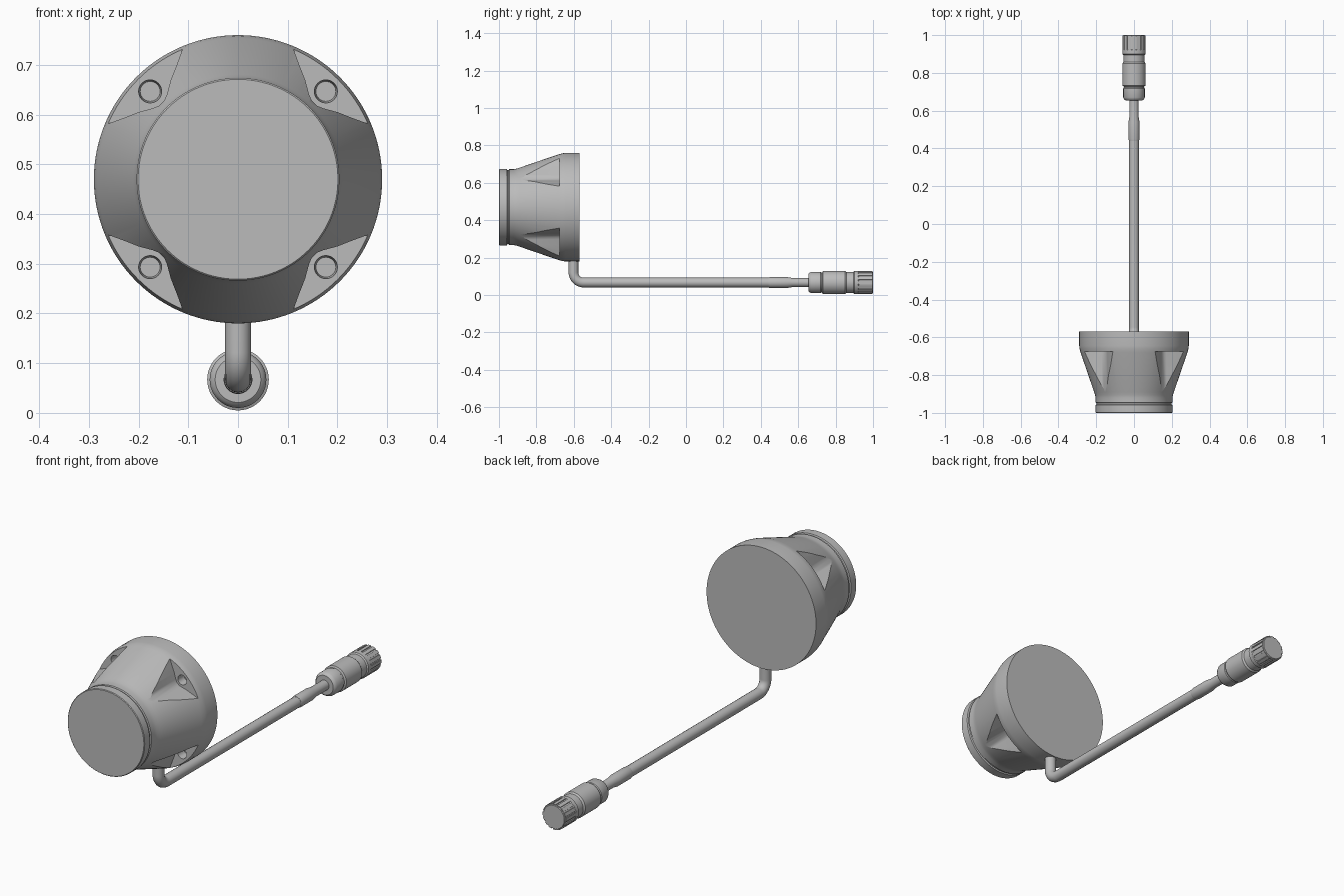
import bpy, bmesh
from math import sin, cos, pi, radians
from mathutils import Matrix, Vector

cube = bpy.data.objects.get("Cube")
if cube:
    bpy.data.objects.remove(cube, do_unlink=True)

HEAD_Z, CABLE_Z = 0.47, 0.067

grey = bpy.data.materials.new("mid_grey")
grey.use_nodes = True
grey.diffuse_color = (0.5, 0.5, 0.5, 1)
grey.node_tree.nodes["Principled BSDF"].inputs["Base Color"].default_value = (0.5, 0.5, 0.5, 1)


def make(name, bm, helper=False):
    bmesh.ops.recalc_face_normals(bm, faces=bm.faces)
    me = bpy.data.meshes.new(name)
    bm.to_mesh(me)
    bm.free()
    ob = bpy.data.objects.new(name, me)
    bpy.context.collection.objects.link(ob)
    me.materials.append(grey)
    if helper:
        ob.hide_render = True
        ob.hide_viewport = True
    return ob


def smooth(ob, angle=30):
    bpy.ops.object.select_all(action='DESELECT')
    ob.select_set(True)
    bpy.context.view_layer.objects.active = ob
    bpy.ops.object.shade_smooth_by_angle(angle=radians(angle))


def lathe(name, profile, z, n=64):
    """Closed solid turned about a front-to-back axis; profile is (y, radius)."""
    bm = bmesh.new()
    rings = [[bm.verts.new((r * sin(2 * pi * i / n), y, z + r * cos(2 * pi * i / n)))
              for i in range(n)] for y, r in profile]
    for a, b in zip(rings, rings[1:]):
        for i in range(n):
            j = (i + 1) % n
            bm.faces.new((a[i], a[j], b[j], b[i]))
    bm.faces.new(rings[0])
    bm.faces.new(rings[-1])
    return make(name, bm)


# Flared head with front cap and narrow groove
head = lathe("flared_head", [
    (-1.0, 0.201), (-0.997, 0.204), (-0.958, 0.204), (-0.955, 0.198), (-0.948, 0.198),
    (-0.945, 0.203), (-0.92, 0.203), (-0.905, 0.206), (-0.89, 0.211), (-0.68, 0.283),
    (-0.66, 0.288), (-0.645, 0.29), (-0.57, 0.29)], HEAD_Z, 128)

# Pocket outline in (radial, sideways) coordinates, mirrored across the radius
half = [(0.217, 0.008), (0.222, 0.02), (0.237, 0.046), (0.25, 0.076),
        (0.264, 0.106), (0.32, 0.17)]
outline = half + [(u, -v) for u, v in reversed(half)]

# Four pockets and four screw holes cut into the head
pockets, holes = bmesh.new(), bmesh.new()
for k in range(4):
    a = pi / 4 + k * pi / 2
    out = Vector((cos(a), 0, sin(a)))
    side = Vector((-sin(a), 0, cos(a)))
    mid = Vector((0, 0, HEAD_Z))
    face = pockets.faces.new([pockets.verts.new(mid + out * u + side * v + Vector((0, -0.93, 0)))
                              for u, v in outline])
    ext = bmesh.ops.extrude_face_region(pockets, geom=[face])
    bmesh.ops.translate(pockets, vec=(0, 0.255, 0),
                        verts=[e for e in ext["geom"] if isinstance(e, bmesh.types.BMVert)])
    bmesh.ops.create_cone(holes, cap_ends=True, segments=32, radius1=0.02, radius2=0.026, depth=0.08,
                          matrix=Matrix.Translation(mid + out * 0.25 + Vector((0, -0.672, 0)))
                          @ Matrix.Rotation(pi / 2, 4, 'X'))

for name, bm in (("pocket_cutter", pockets), ("hole_cutter", holes)):
    cutter = make(name, bm, helper=True)
    mod = head.modifiers.new(name, 'BOOLEAN')
    mod.operation = 'DIFFERENCE'
    mod.solver = 'EXACT'
    mod.object = cutter
bpy.context.view_layer.update()
cut_mesh = bpy.data.meshes.new_from_object(head.evaluated_get(bpy.context.evaluated_depsgraph_get()))
head.modifiers.clear()
head.data = cut_mesh
for name in ("pocket_cutter", "hole_cutter"):
    bpy.data.objects.remove(bpy.data.objects[name], do_unlink=True)
smooth(head)

# Cable dropping from the head and bending backwards
BEND, DROP_Y = 0.055, -0.602
path = [(0, DROP_Y, 0.23)]
for i in range(13):
    t = i / 12 * pi / 2
    path.append((0, DROP_Y + BEND * (1 - cos(t)), CABLE_Z + BEND * (1 - sin(t))))
path.append((0, 0.5, CABLE_Z))
curve = bpy.data.curves.new("cable", 'CURVE')
curve.dimensions = '3D'
curve.bevel_depth = 0.026
curve.bevel_resolution = 6
curve.use_fill_caps = True
spline = curve.splines.new('POLY')
spline.points.add(len(path) - 1)
for p, co in zip(spline.points, path):
    p.co = (*co, 1)
    p.radius = 1
spline.use_smooth = True
cable = bpy.data.objects.new("cable", curve)
curve.materials.append(grey)
bpy.context.collection.objects.link(cable)

# Strain relief sleeve and thin lead
smooth(lathe("cable_sleeve", [(0.44, 0.027), (0.45, 0.029), (0.54, 0.029), (0.57, 0.024),
                              (0.67, 0.024)], CABLE_Z, 32))

# Stepped plug body
smooth(lathe("plug_body", [
    (0.655, 0.046), (0.66, 0.052), (0.67, 0.057), (0.718, 0.057), (0.722, 0.054), (0.728, 0.054),
    (0.732, 0.062), (0.85, 0.062), (0.858, 0.056), (0.9, 0.056)], CABLE_Z, 48))

# Grip ring with raised ribs
smooth(lathe("grip_core", [(0.895, 0.056), (0.9, 0.062), (0.92, 0.062), (0.925, 0.058),
                           (0.996, 0.058), (1.0, 0.055)], CABLE_Z, 48))
ribs = bmesh.new()
COUNT = 16
for i in range(COUNT):
    spin = (Matrix.Translation((0, 0, CABLE_Z)) @ Matrix.Rotation(2 * pi * i / COUNT, 4, 'Y')
            @ Matrix.Translation((0, 0.957, 0.057)) @ Matrix.Diagonal((0.016, 0.08, 0.009, 1)))
    bmesh.ops.create_cube(ribs, size=1, matrix=spin)
make("grip_ribs", ribs)
